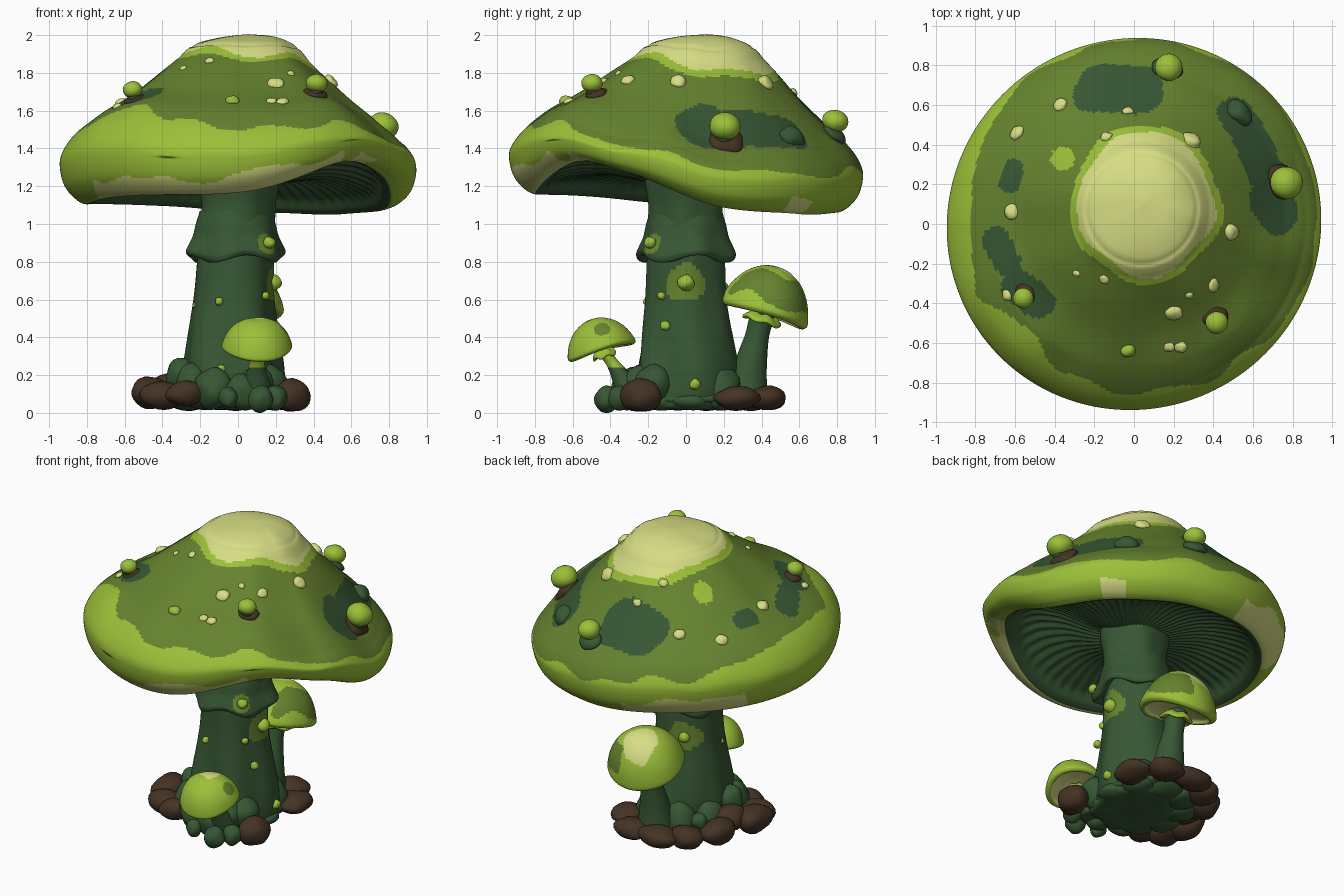
import bpy, bmesh, math, random
from mathutils import Vector, Matrix, noise
from mathutils.bvhtree import BVHTree

if "Cube" in bpy.data.objects:
    bpy.data.objects.remove(bpy.data.objects["Cube"])

random.seed(4)
CREAM, LIGHT, OLIVE, DARK, BROWN = range(5)
MATS = []
for name, col in [("cream", (0.68, 0.73, 0.23)), ("light_green", (0.33, 0.53, 0.04)),
                  ("olive_green", (0.13, 0.225, 0.028)), ("dark_green", (0.038, 0.095, 0.034)),
                  ("brown", (0.06, 0.033, 0.018))]:
    m = bpy.data.materials.new(name)
    m.diffuse_color = (*col, 1)
    m.use_nodes = True
    m.node_tree.nodes["Principled BSDF"].inputs["Base Color"].default_value = m.diffuse_color
    MATS.append(m)


def finish(name, bm):
    me = bpy.data.meshes.new(name)
    bm.to_mesh(me)
    bm.free()
    for m in MATS:
        me.materials.append(m)
    me.polygons.foreach_set("use_smooth", [True] * len(me.polygons))
    ob = bpy.data.objects.new(name, me)
    bpy.context.collection.objects.link(ob)
    return ob


def wob(x, y, z=0.0, f=5.0):
    return noise.noise(Vector((x * f, y * f, z * f)))


def smooth_profile(pts, n):
    """Catmull-Rom through the profile points, n steps per span."""
    out = []
    for i in range(len(pts) - 1):
        p = [Vector(pts[max(0, min(len(pts) - 1, i + k))]) for k in (-1, 0, 1, 2)]
        for s in range(n):
            t = s / n
            out.append(0.5 * (2 * p[1] + (p[2] - p[0]) * t + (2 * p[0] - 5 * p[1] + 4 * p[2] - p[3]) * t * t
                              + (3 * p[1] - p[0] - 3 * p[2] + p[3]) * t ** 3))
    out.append(Vector(pts[-1]))
    return out


def lathe(name, pts, segs, n, shape, rule, mat=Matrix()):
    """Spun profile; shape(r, z, u, th) gives a point, rule(c, u, th) a colour."""
    bm = bmesh.new()
    rows = []
    for i, p in enumerate(smooth_profile(pts, n)):
        rows.append([bm.verts.new(shape(max(p.x, 0), p.y, i / n, 2 * math.pi * j / segs)) for j in range(segs)])
    for i in range(len(rows) - 1):
        for j in range(segs):
            k = (j + 1) % segs
            f = bm.faces.new((rows[i][j], rows[i + 1][j], rows[i + 1][k], rows[i][k]))
            f.material_index = rule(f.calc_center_median(), (i + 0.5) / n, 2 * math.pi * (j + 0.5) / segs)
    bmesh.ops.remove_doubles(bm, verts=bm.verts, dist=1e-5)
    bmesh.ops.recalc_face_normals(bm, faces=bm.faces)
    bm.transform(mat)
    tree = BVHTree.FromBMesh(bm)
    return finish(name, bm), tree


def blob(name, loc, size, mat, rough=0.0, normal=Vector((0, 0, 1)), sub=3):
    """Lumpy ellipsoid, lined up with a surface normal."""
    bm = bmesh.new()
    bmesh.ops.create_icosphere(bm, subdivisions=sub, radius=1)
    seed = Vector(loc) * 7
    for v in bm.verts:
        v.co *= 1 + rough * noise.noise(v.co * 1.1 + seed)
    for f in bm.faces:
        f.material_index = mat
    rot = normal.to_track_quat('Z', 'Y').to_matrix().to_4x4()
    bm.transform(Matrix.Translation(loc) @ rot @ Matrix.Diagonal((*size, 1)))
    return finish(name, bm)


def adiff(th, deg):
    return abs((th - math.radians(deg) + math.pi) % (2 * math.pi) - math.pi)


# Main cap: domed top, rolled rim, gilled underside, raised at the front right
CAP = [(0, 2.0), (.15, 1.985), (.27, 1.945), (.345, 1.88), (.45, 1.795), (.6, 1.675), (.75, 1.575), (.86, 1.485),
       (.925, 1.39), (.94, 1.31), (.91, 1.2), (.83, 1.12), (.76, 1.13), (.68, 1.2), (.45, 1.25), (.2, 1.22), (0, 1.22)]
# height change of the rim by direction in degrees
WAVE = [(-90, 0), (-50, .06), (-20, -.04), (15, -.15), (47, -.11), (78, -.06), (120, -.03), (180, 0), (215, .05), (270, 0)]
# dark painted patches on the top: x, y, half length, half width, rotation
PATCHES = [(-.08, .69, .2, .13, 0), (.6, .38, .27, .09, -60), (.72, .08, .14, .1, -60), (-.62, .24, .08, .05, 75),
           (-.66, -.15, .14, .07, -60), (-.53, -.36, .15, .09, -45)]


def wave(th):
    d = (math.degrees(th) + 90) % 360 - 90
    for (a, p), (b, q) in zip(WAVE, WAVE[1:]):
        if a <= d <= b:
            return p + (q - p) * (.5 - .5 * math.cos(math.pi * (d - a) / (b - a)))
    return 0


def cap_shape(r, z, u, th):
    k = max(0, 1 - r / .93)
    g = math.exp(-(adiff(th, -38) / .45) ** 2 / 2)
    low = min(1, max(0, (u - 7) / 4)) * min(1, r / .6)
    if u < 9:
        z += 0.014 * wob(r * math.cos(th), r * math.sin(th), 0, 4) * min(1, r * 4)
        z += .005 * max(0, min(1, (3.0 - u) * 4)) - .007 * math.exp(-((u - 2.1) / .12) ** 2)
    fade = 1 - .6 * min(1, max(0, (u - 7) / 4))
    z += min(1, r / .75) ** 2 * (wave(th) * fade - .02 * math.sin(th) + .012 * math.sin(3 * th + 1)) + .2 * g * low
    if u > 12.2:
        z += .007 * math.sin(60 * th) * min(1, u - 12.2) * min(1, r * 2)
    r *= 1 + .012 * math.sin(2 * th + .3) * min(1, r)
    return (r * math.cos(th) + .055 * k, r * math.sin(th) + .11 * k * (u < 9), z)


def cap_rule(c, u, th):
    w = wob(c.x, c.y, c.z, 4)
    if u > 11.45:
        return DARK
    if u > 10.0 + w * .6 and (adiff(th, -95) < .95 + w * .3 or adiff(th, 42) < .09):
        return CREAM
    if u > 9.5 + w * .8 and adiff(th, 128) < .42 + w * .3:
        return CREAM
    if u > 7.4 + .85 * math.cos(th - .87) + w * .8:
        return LIGHT
    d = math.hypot(c.x - .06, c.y - .1) + .05 * w
    if d < .345:
        return CREAM
    if d < .385 or math.hypot(c.x + .36, c.y - .33) < .06:
        return LIGHT
    for x, y, a, b, rot in PATCHES:
        q = math.radians(rot)
        dx, dy = c.x - x, c.y - y
        p, s = dx * math.cos(q) + dy * math.sin(q), dy * math.cos(q) - dx * math.sin(q)
        if abs(p / a) ** 3 + abs(s / b) ** 3 < 1 + w:
            return DARK
    return OLIVE


cap, tree = lathe("main_cap", CAP, 360, 9, cap_shape, cap_rule)


def on_cap(x, y):
    hit, nrm, _, _ = tree.ray_cast(Vector((x, y, 3)), Vector((0, 0, -1)))
    return hit, (nrm if nrm.z > 0 else -nrm)


# Warts on the cap
for x, y, s in [(-.37, .6, .037), (-.59, .46, .04), (-.62, .06, .04), (-.64, -.36, .028), (.29, .42, .05),
                (.49, -.04, .045), (.4, -.31, .035), (.2, -.45, .045), (.18, -.62, .028), (.24, -.62, .032),
                (-.03, .57, .028), (-.15, -.28, .025), (-.29, -.25, .02), (.28, -.36, .02), (-.14, .44, .03)]:
    p, nn = on_cap(x, y)
    blob("cap_wart", p, (s, s * .9, s * .6), CREAM, .25, nn)
p, nn = on_cap(-.03, -.64)
blob("green_wart", p, (.035, .035, .028), LIGHT, .2, nn)
p, nn = on_cap(.53, .56)
blob("dark_wart", p, (.075, .065, .05), DARK, .2, nn)

# Budding knobs: ball on a cup
for x, y, s, cup in [(.17, .77, .07, DARK), (.74, .2, .083, BROWN), (-.55, -.37, .052, BROWN), (.41, -.49, .057, BROWN)]:
    p, nn = on_cap(x, y)
    up = (nn + Vector((0, 0, 1.5))).normalized()
    blob("knob_base", p + Vector((0, .015, 0)), (s * 1.1, s * 1.05, s * .5), cup, .2, nn)
    blob("knob_neck", p + up * s * .4, (s * .65, s * .65, s * .7), DARK, 0, up)
    blob("knob_ball", p + up * s * 1.05, (s, s, s * .85), LIGHT, .05, up)

# Main stem, ribbed and flared towards the base
STEM = [(0, 1.3), (.2, 1.28), (.195, 1.1), (.2, .95), (.205, .8), (.215, .6), (.245, .38), (.265, .22), (.265, .08), (.22, .02), (0, .03)]


def stem_shape(r, z, u, th):
    r *= 1 + .03 * math.sin(5 * th + 2 * z) + .14 * wob(math.cos(th) * .4, math.sin(th) * .4, z * .5, 4) * max(0, 1 - z)
    return (r * math.cos(th) - .025 * math.sin(min(1, z / 1.1) * math.pi), r * math.sin(th), z)


def stem_rule(c, u, th):
    d = math.hypot(c.y, c.z - .69) + .03 * wob(c.x, c.y, c.z, 9)
    e = math.hypot(c.x + .12, c.z - .66) + .05 * wob(c.x, c.y, c.z, 9)
    return OLIVE if (c.x > 0 and d < .1) or (c.y > 0 and e < .09) else DARK


lathe("main_stem", STEM, 120, 9, stem_shape, stem_rule)


# Drooping skirt below the cap
def skirt_shape(r, z, u, th):
    r += .012 * u / 4 * math.sin(6 * th)
    return (r * math.cos(th) - .012, r * math.sin(th), z + .02 * u / 5 * math.sin(4 * th + .5))


lathe("skirt", [(.19, 1.07), (.21, 1.0), (.225, .93), (.25, .87), (.258, .84), (.24, .815), (.19, .84)], 120, 6, skirt_shape,
      lambda c, u, th: OLIVE if (c - Vector((.16, -.19, .9))).length < .06 else DARK)

# Small light growths on the stem
for loc, s in [((.165, -.19, .9), .032), ((.185, 0, .69), .045), ((.2, -.11, .46), .026), ((.25, .05, .15), .03),
               ((-.1, -.205, .59), .022), ((-.22, -.06, .57), .02), ((-.16, -.2, .34), .02), ((-.09, -.25, .23), .022),
               ((.145, -.13, .62), .022), ((-.12, .19, .66), .035), ((-.2, .1, .5), .02)]:
    blob("stem_growth", loc, (s, s, s), LIGHT, .2)

# Two small mushrooms: bent stem, collar and tilted cap
SMALL = [(0, 1), (.3, .96), (.62, .78), (.86, .48), (1, .12), (.97, 0), (.86, -.03), (.75, .06), (.4, .14), (0, .14)]


def small_mushroom(tag, base, top, r0, r1, R, H, tilt, rule, tip):
    base, top = Vector(base), Vector(top)
    rot = Matrix.Rotation(math.radians(tilt), 4, 'X')

    def shape(r, z, u, th):
        c = base.lerp(top, z)
        c.y += (top.y - base.y) * .5 * (z * z - z)
        return (c.x + r * math.cos(th), c.y + r * math.sin(th), c.z)
    lathe(tag + "_stem", [(0, 0), (r0, .02), (r0 * .85, .35), (r1, .75), (r1, 1), (0, 1.02)], 40, 5, shape,
          lambda c, u, th: tip if u > 2.7 else DARK)
    lathe(tag + "_collar", [(r1 * .9, .03), (r1 * 1.3, .015), (r1 * 1.6, -.005), (r1 * 1.5, -.02), (r1 * .9, -.01)], 40, 4,
          lambda r, z, u, th: (r * math.cos(th), r * math.sin(th), z + .006 * math.sin(5 * th)),
          lambda c, u, th: LIGHT, Matrix.Translation(top - (top - base) * .06) @ rot)
    lathe(tag + "_cap", SMALL, 96, 8,
          lambda r, z, u, th: (r * R * (1 + .03 * math.sin(3 * th)) * math.cos(th), r * R * math.sin(th),
                               z * H + .01 * r * math.sin(2 * th + 1)),
          rule, Matrix.Translation(top) @ rot)


def front_rule(c, u, th):
    if u > 6.3 or math.hypot(c.x, c.y - .06) < .06 + .02 * wob(c.x, c.y, 0, 20):
        return CREAM
    return OLIVE if (c - Vector((.13, .03, .1))).length < .045 else LIGHT


def back_rule(c, u, th):
    w = wob(c.x, c.y, c.z, 9)
    if u > 6.3 or math.hypot(c.x + .03, c.y - .06) < .11 + .03 * w:
        return CREAM
    return OLIVE if adiff(th, 5) < 1.2 + .5 * w and 1.75 + .4 * w < u < 3.5 + .5 * w else LIGHT


small_mushroom("front_mushroom", (.1, -.27, .05), (.1, -.445, .33), .085, .04, .185, .175, 16, front_rule, LIGHT)
small_mushroom("back_mushroom", (0, .31, .06), (.0, .41, .525), .11, .065, .24, .26, -18, back_rule, DARK)

# Brown stones round the foot
for x, y, z, a, b, c in [(-.47, -.06, .11, .1, .13, .09), (-.4, -.2, .09, .12, .1, .07), (-.28, -.27, .1, .1, .09, .07),
                         (.29, -.24, .09, .09, .11, .088), (.24, .27, .08, .1, .12, .065), (.1, .43, .08, .12, .1, .065),
                         (-.1, .44, .08, .13, .09, .065), (-.25, .35, .08, .11, .1, .07), (-.38, .2, .1, .1, .12, .08),
                         (-.36, .05, .13, .1, .11, .08)]:
    blob("stone", (x, y, z), (a, b, c), BROWN, .16)

# Green root lumps and mossy base
for x, y, z, s in [(.12, -.42, .07, .065), (.2, -.35, .08, .06), (.02, -.31, .11, .09), (-.13, -.27, .13, .1), (-.24, -.18, .16, .09),
                   (-.3, -.05, .2, .08), (.16, -.17, .15, .1), (.1, -.25, .15, .09), (-.25, .12, .14, .09), (-.13, .24, .13, .1),
                   (.12, .19, .13, .1), (-.05, -.4, .08, .05), (-.28, .26, .16, .05)]:
    blob("root_lump", (x, y, z), (s, s, s * 1.1), DARK, .15)
for i in range(9):
    a = i * 2 * math.pi / 9
    blob("base_lump", (-.06 + .22 * math.cos(a), .03 + .24 * math.sin(a), .065), (.11, .11, .05), DARK, .15)
blob("base", (-.04, .03, .075), (.28, .32, .06), DARK, .1)
